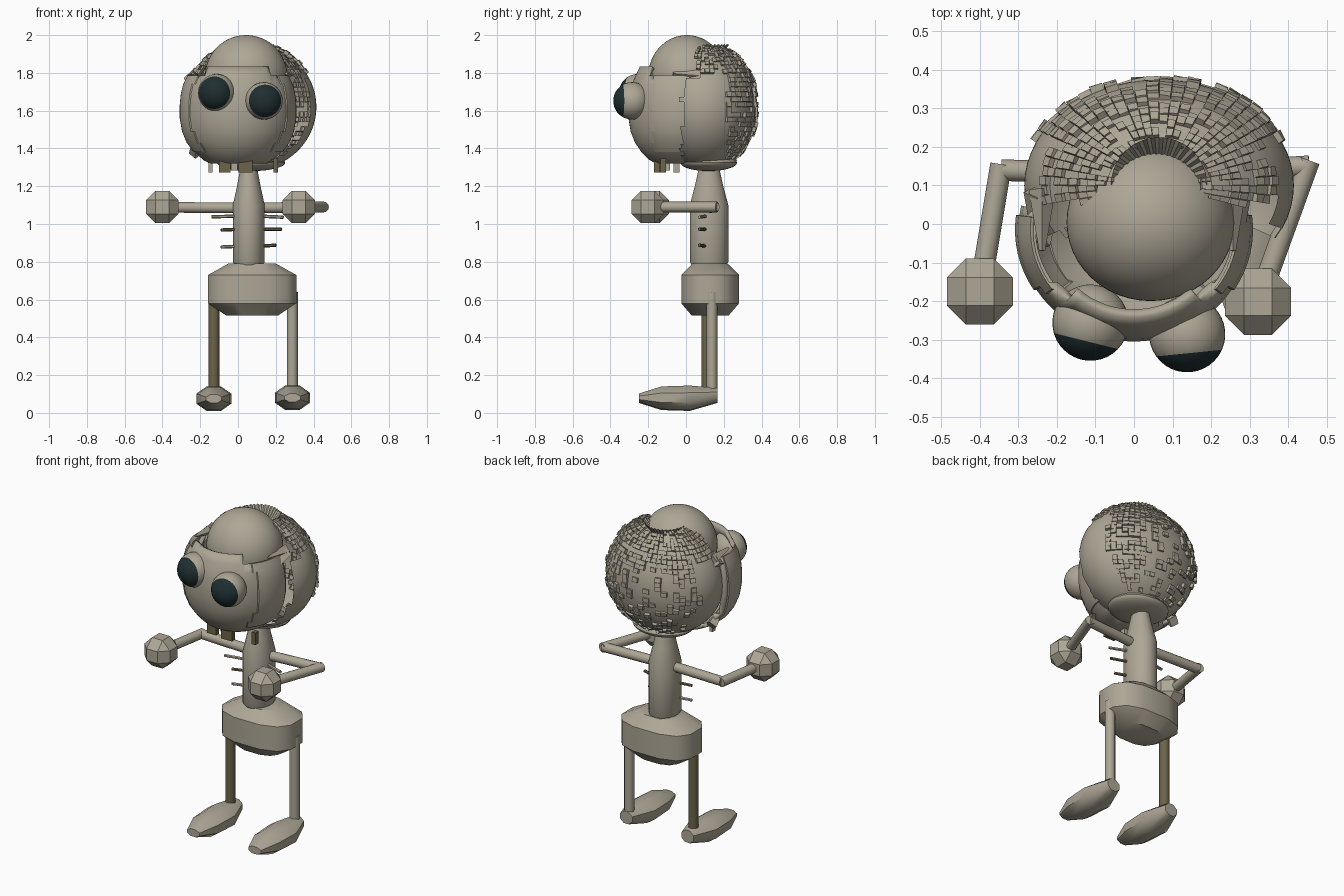
import bpy, bmesh, math, random
from mathutils import Vector, Matrix

random.seed(4)
cube = bpy.data.objects.get("Cube")
if cube:
    bpy.data.objects.remove(cube, do_unlink=True)


def material(name, rgb):
    m = bpy.data.materials.new(name)
    m.use_nodes = True
    m.diffuse_color = (*rgb, 1)
    m.node_tree.nodes["Principled BSDF"].inputs["Base Color"].default_value = (*rgb, 1)
    return m


BONE = material("pale bone", (0.42, 0.385, 0.305))
BROWN = material("olive brown", (0.15, 0.125, 0.065))
DARK = material("dark teal", (0.014, 0.028, 0.031))


def finish(name, bm, mats=(BONE,), smooth=35):
    bmesh.ops.recalc_face_normals(bm, faces=bm.faces)
    mesh = bpy.data.meshes.new(name)
    bm.to_mesh(mesh)
    bm.free()
    ob = bpy.data.objects.new(name, mesh)
    bpy.context.collection.objects.link(ob)
    for m in mats:
        mesh.materials.append(m)
    bpy.ops.object.select_all(action="DESELECT")
    ob.select_set(True)
    bpy.context.view_layer.objects.active = ob
    if smooth:
        bpy.ops.object.shade_smooth_by_angle(angle=math.radians(smooth))
    return ob


def loft_mesh(rings, n, along_y=False, power=1.0):
    """Stack elliptical rings given as (centre, radius a, radius b), capped at the ends."""
    bm = bmesh.new()
    loops = []
    for c, a, b in rings:
        loop = []
        for i in range(n):
            t = math.tau * (i + 0.5) / n
            u = a * math.copysign(abs(math.cos(t)) ** power, math.cos(t))
            v = b * math.copysign(abs(math.sin(t)) ** power, math.sin(t))
            off = Vector((u, 0, v)) if along_y else Vector((u, v, 0))
            loop.append(bm.verts.new(Vector(c) + off))
        loops.append(loop)
    for lo, hi in zip(loops, loops[1:]):
        for i in range(n):
            j = (i + 1) % n
            bm.faces.new((lo[i], lo[j], hi[j], hi[i]))
    bm.faces.new(loops[0])
    bm.faces.new(loops[-1])
    return bm


def ellipsoid(centre, radii, segments=48, rings=32):
    bm = bmesh.new()
    mat = Matrix.Translation(centre) @ Matrix.Diagonal((*radii, 1))
    bmesh.ops.create_uvsphere(bm, u_segments=segments, v_segments=rings, radius=1, matrix=mat)
    return bm


def rod(name, a, b, r, mat=BONE, sides=12):
    a, b = Vector(a), Vector(b)
    d = b - a
    bm = bmesh.new()
    m = Matrix.Translation((a + b) / 2) @ d.to_track_quat("Z", "Y").to_matrix().to_4x4()
    bmesh.ops.create_cone(bm, cap_ends=True, segments=sides, radius1=r, radius2=r,
                          depth=d.length, matrix=m)
    return finish(name, bm, (mat,))


def box(name, centre, size, mat):
    bm = bmesh.new()
    bmesh.ops.create_cube(bm, size=1, matrix=Matrix.Translation(centre) @ Matrix.Diagonal((*size, 1)))
    return finish(name, bm, (mat,), 0)


# Cranium: open at front and crown, broken into raised tiles at the back and top
C = Vector((0.065, 0.1, 1.62))
bm = ellipsoid(C, (0.35, 0.275, 0.335), 60, 40)
gone, tiles = [], []
for f in bm.faces:
    p = f.calc_center_median()
    edge = 0.02 * random.random()
    if p.y < (0.05 if p.z > 1.78 else -0.03) + edge or (p.z > C.z and math.hypot(p.x - C.x, p.y - C.y) < 0.12):
        gone.append(f)
    elif (p.y > 0.22 or p.z > 1.8) and random.random() < 0.72:
        if p.z > 1.75 or p.x > 0.2 or random.random() < 0.4:
            tiles.append(f)
bmesh.ops.delete(bm, geom=gone, context="FACES")
tiles = [f for f in tiles if f.is_valid]
for f in bmesh.ops.extrude_discrete_faces(bm, faces=tiles)["faces"]:
    ring = set(f.verts)
    n, mid = f.normal.copy(), f.calc_center_median()
    lift = random.uniform(0.004, 0.016)
    for v in ring:
        v.co = mid + (v.co - mid) * 0.97 + n * (lift + random.uniform(0, 0.005))
finish("cranium", bm, smooth=25)

# Ridged rim around the crown opening
bm = bmesh.new()
N = 72
outer, inner = [], []
for i in range(N // 2 + 1):
    t = math.tau * i / N
    d = Vector((math.cos(t), math.sin(t), 0))
    wave = 0.008 * (i % 2)
    outer.append(bm.verts.new(Vector((0.065, 0.1, 1.945 + wave)) + d * 0.125))
    inner.append(bm.verts.new(Vector((0.065, 0.1, 1.875 + wave)) + d * 0.075))
for i in range(N // 2):
    bm.faces.new((outer[i], outer[i + 1], inner[i + 1], inner[i]))
finish("crown_rim", bm, smooth=0)

# Brain dome and neck socket
finish("brain_dome", ellipsoid((0.043, 0.005, 1.782), (0.218, 0.205, 0.218)))
finish("neck_socket", ellipsoid((0.07, 0.12, 1.325), (0.18, 0.15, 0.045), 32, 16))

# Face shell: curved mask, open at the top, with a raised brow band in front
profile = [(1.32, 0.5), (1.34, 0.62), (1.38, 0.76), (1.43, 0.88), (1.49, 0.96), (1.56, 1.0),
           (1.63, 1.0), (1.69, 0.98), (1.74, 0.94), (1.785, 0.87), (1.835, 0.79)]
bm = loft_mesh([((0, -0.015, z), 0.3 * r, 0.29 * r) for z, r in profile], 72)
gone = []
for f in bm.faces:
    p = f.calc_center_median()
    if len(f.verts) > 4:
        if p.z > 1.6:
            gone.append(f)
    elif p.y > 0.05 or (p.z > 1.785 and (abs(p.x) > 0.17 or p.y > 0)):
        gone.append(f)
bmesh.ops.delete(bm, geom=gone, context="FACES")
# Raised cheek plates
cheek = [f for f in bm.faces if -0.17 < f.calc_center_median().y < 0.03
         and 1.4 < f.calc_center_median().z < 1.77]
geom = bmesh.ops.extrude_face_region(bm, geom=cheek)["geom"]
for v in geom:
    if isinstance(v, bmesh.types.BMVert):
        v.co.x *= 1.03
bmesh.ops.delete(bm, geom=cheek, context="FACES_ONLY")
face = finish("face_shell", bm)
mod = face.modifiers.new("thickness", "SOLIDIFY")
mod.thickness = 0.025
mod.offset = -1

# Torn edges where the face meets the cranium
for side, x in (("left", 0.285), ("right", -0.265)):
    for i, z in enumerate((1.74, 1.79, 1.42)):
        bm = bmesh.new()
        rot = Matrix.Rotation(math.radians(25 - 30 * i), 4, "X")
        bmesh.ops.create_cone(bm, cap_ends=True, segments=4, radius1=0.035, radius2=0.008, depth=0.16,
                              matrix=Matrix.Translation((x * (0.95 - 0.05 * i), 0.01, z)) @ rot
                              @ Matrix.Rotation(math.pi / 2, 4, "X"))
        finish(f"{side}_torn_edge_{i + 1}", bm, smooth=0)

# Eyes: spheres whose front cap is dark
for name, pos, look in (("right_eye", (-0.113, -0.256, 1.695), (-0.25, -1, 0)),
                        ("left_eye", (0.138, -0.286, 1.652), (0.1, -1, 0))):
    axis = Vector(look).normalized()
    bm = bmesh.new()
    bmesh.ops.create_uvsphere(bm, u_segments=36, v_segments=18, radius=0.099,
                              matrix=axis.to_track_quat("Z", "Y").to_matrix().to_4x4())
    for f in bm.faces:
        f.material_index = int(f.calc_center_median().normalized().dot(axis) > 0.45)
    bmesh.ops.translate(bm, verts=bm.verts, vec=pos)
    finish(name, bm, (BONE, DARK))

# Teeth
for i, (x, y, w, m) in enumerate(((-0.145, -0.05, 0.02, BONE), (-0.07, -0.14, 0.06, BROWN),
                                  (0.04, -0.155, 0.075, BROWN), (0.2, -0.12, 0.025, BROWN),
                                  (-0.02, -0.1, 0.035, BONE))):
    box(f"tooth_{i + 1}", (x, y, 1.31 if i < 4 else 1.32), (w, 0.03, 0.075), m)

# Spine column and pelvis
spine = [(0.78, 0.9), (0.8, 1), (1.1, 1), (1.2, 0.74), (1.3, 0.52)]
finish("torso", loft_mesh([((0.057, 0.122, z), 0.086 * r, 0.104 * r) for z, r in spine], 16))
hips = [(0.515, 0.14, 0.1), (0.58, 0.24, 0.157), (0.73, 0.24, 0.157), (0.79, 0.13, 0.095)]
finish("pelvis", loft_mesh([((0.075, 0.128, z), a, b) for z, a, b in hips], 12, power=0.75), smooth=40)

# Ribs
for i, (z, r, l) in enumerate(((1.042, -0.14, 0.24), (0.972, -0.09, 0.23), (0.882, -0.09, 0.2))):
    rod(f"right_rib_{i + 1}", (0, 0.09, z), (r, 0.07, z - 0.004), 0.009, BROWN if i == 1 else BONE, 6)
    rod(f"left_rib_{i + 1}", (0.11, 0.11, z), (l, 0.07, z + 0.006 * (i - 1)), 0.009,
        BONE if i == 0 else BROWN, 6)

# Arms and faceted fists
for side, elbow, hand in (("right", (-0.345, 0.14, 1.088), (-0.4, -0.175, 1.09)),
                          ("left", (0.455, 0.15, 1.09), (0.322, -0.202, 1.09))):
    rod(f"{side}_upper_arm", (0.057, 0.125, 1.085), elbow, 0.028)
    rod(f"{side}_forearm", (elbow[0], elbow[1] + 0.015, elbow[2]), hand, 0.028)
    bm = bmesh.new()
    bmesh.ops.create_cube(bm, size=0.172, matrix=Matrix.Translation(hand))
    bmesh.ops.bevel(bm, geom=bm.edges[:], offset=0.05, segments=1, affect="EDGES")
    finish(f"{side}_hand", bm, smooth=0)

# Legs and long feet
sole = [(-0.25, 0.045, 0.024, 0.0), (-0.13, 0.092, 0.065, 0.0), (0.02, 0.1, 0.07, 0.0), (0.168, 0.045, 0.04, 0.015)]
for side, x, y, top, m, base in (("right", -0.128, 0.11, 0.62, BROWN, 0.075), ("left", 0.288, 0.137, 0.64, BONE, 0.08)):
    rod(f"{side}_leg", (x, y, 0.09), (x, y, top), 0.029, m)
    rings = [((x, cy, base + lift), a, b) for cy, a, b, lift in sole]
    finish(f"{side}_foot", loft_mesh(rings, 8, along_y=True), smooth=50)
